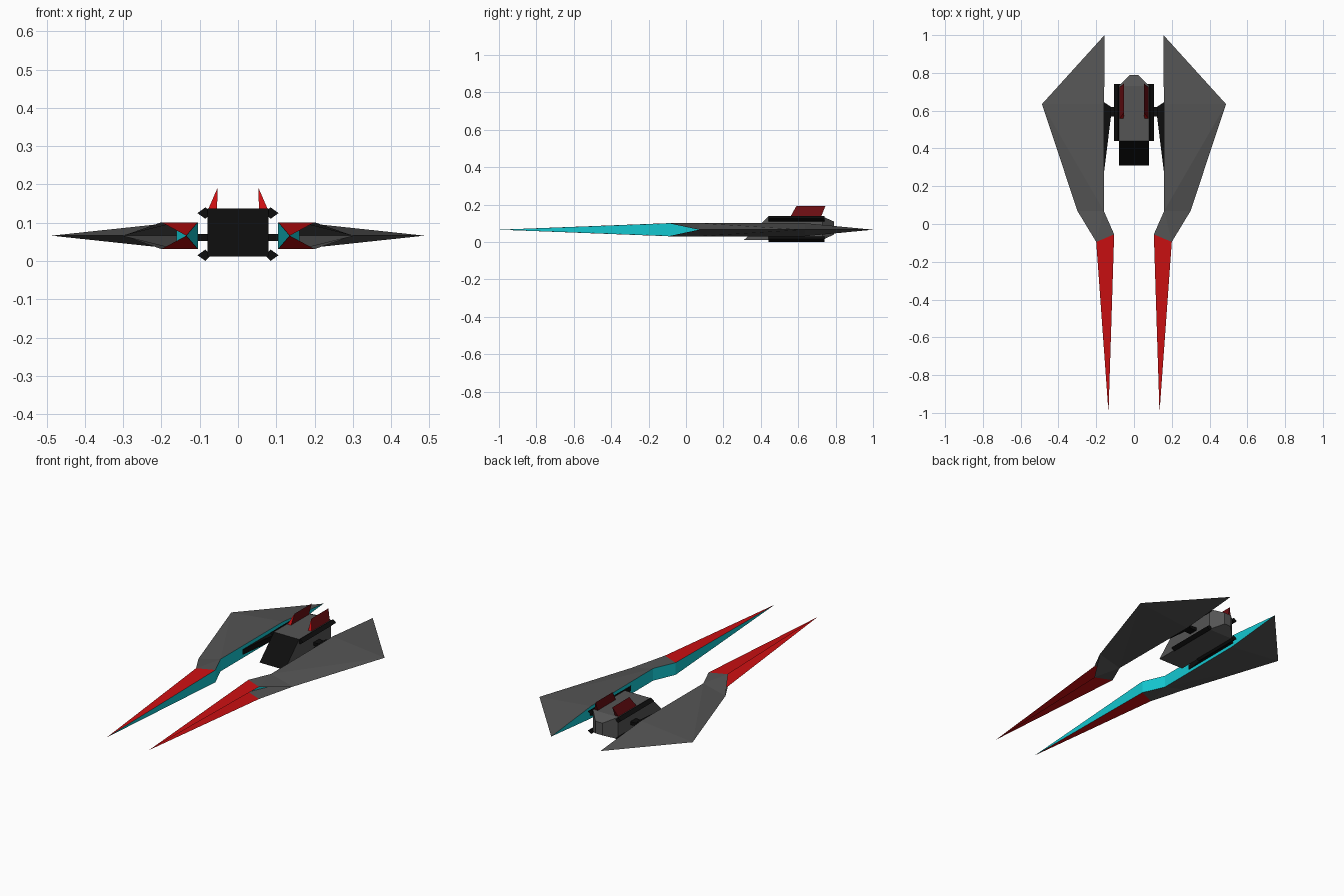
import bpy
import bmesh

cube = bpy.data.objects.get("Cube")
if cube:
    bpy.data.objects.remove(cube, do_unlink=True)


def material(name, color):
    mat = bpy.data.materials.new(name)
    mat.use_nodes = True
    mat.diffuse_color = (*color, 1)
    mat.node_tree.nodes["Principled BSDF"].inputs["Base Color"].default_value = (*color, 1)
    return mat


GREY = material("hull grey", (0.09, 0.09, 0.09))
RED = material("bright red", (0.6, 0.005, 0.006))
DARK_RED = material("dark red", (0.14, 0.004, 0.006))
CYAN = material("cyan", (0.007, 0.58, 0.64))
BLACK = material("black", (0.004, 0.004, 0.004))


def finish(name, bm, mats, mirror=True):
    """Turn a bmesh into an object, mirrored across the centre plane."""
    bmesh.ops.recalc_face_normals(bm, faces=bm.faces)
    mesh = bpy.data.meshes.new(name)
    bm.to_mesh(mesh)
    bm.free()
    for mat in mats:
        mesh.materials.append(mat)
    obj = bpy.data.objects.new(name, mesh)
    bpy.context.collection.objects.link(obj)
    if mirror:
        obj.modifiers.new("Mirror", 'MIRROR').use_clip = False
    return obj


def loft(rings):
    """Join equal-sized rings of points into a capped solid."""
    bm = bmesh.new()
    rows = [[bm.verts.new(p) for p in ring] for ring in rings]
    n = len(rows[0])
    for a, b in zip(rows, rows[1:]):
        for i in range(n):
            j = (i + 1) % n
            bm.faces.new((a[i], a[j], b[j], b[i]))
    bm.faces.new(rows[0])
    bm.faces.new(rows[-1])
    bmesh.ops.recalc_face_normals(bm, faces=bm.faces)
    return bm


# Wings: open-edged shells with a long spike and a coloured inner wall
MID, HALF = 0.066, 0.035
plan = {
    "tip": (0.135, -1.0, 0), "neck_in": (0.105, -0.055, 1), "neck_out": (0.2, -0.095, 1),
    "bend_in": (0.16, 0.07, 1), "bend_out": (0.3, 0.07, 0),
    "wide_in": (0.158, 0.635, 1), "wide_out": (0.487, 0.635, 0), "tail": (0.156, 1.0, 0),
}
bm = bmesh.new()
upper, lower = {}, {}
for key, (x, y, h) in plan.items():
    upper[key] = bm.verts.new((x, y, MID + h * HALF))
    lower[key] = bm.verts.new((x, y, MID - HALF)) if h else upper[key]

skin = [
    ("tip neck_out neck_in", 1),
    ("neck_in neck_out bend_in", 0),
    ("neck_out bend_out bend_in", 0),
    ("bend_out wide_out bend_in", 0),
    ("wide_out wide_in bend_in", 0),
    ("wide_out tail wide_in", 0),
]
for side in (upper, lower):
    for keys, index in skin:
        bm.faces.new([side[k] for k in keys.split()]).material_index = index
inner = ["tip", "neck_in", "bend_in", "wide_in", "tail"]
for a, b in zip(inner, inner[1:]):
    ring = dict.fromkeys((upper[a], upper[b], lower[b], lower[a]))
    bm.faces.new(list(ring)).material_index = 2
finish("wing", bm, [GREY, RED, CYAN])


# Cabin: sloped black windscreen at the front, tapered rear
def section(w, y_low, y_high, z_low, z_high):
    return [(-w, y_low, z_low), (w, y_low, z_low), (w, y_high, z_high), (-w, y_high, z_high)]


bm = loft([
    section(0.08, 0.31, 0.44, 0.011, 0.137),
    section(0.08, 0.73, 0.73, 0.011, 0.137),
    section(0.022, 0.79, 0.79, 0.04, 0.11),
])
for f in bm.faces:
    f.material_index = int(f.normal.y < -0.3)
finish("cabin", bm, [GREY, BLACK], mirror=False)

# Corner rails along the cabin
for name, z in (("upper_rail", 0.125), ("lower_rail", 0.015)):
    profile = [(0.07, z), (0.085, z + 0.015), (0.106, z), (0.085, z - 0.015)]
    finish(name, loft([[(x, y, zz) for x, zz in profile] for y in (0.44, 0.74)]), [BLACK])

# Strut between cabin and wing
strut = [[(x, y, z) for y, z in ((0.57, 0.052), (0.62, 0.052), (0.62, 0.07), (0.57, 0.07))]
         for x in (0.075, 0.15)]
finish("strut", loft(strut), [BLACK])

# Tapered mounting plate on the wing wall
plate = [(0.159, 0.27), (0.122, 0.57), (0.122, 0.62), (0.159, 0.645)]
finish("strut_mount", loft([[(x, y, z) for x, y in plate] for z in (0.05, 0.08)]), [BLACK])

# Swept tail fins with a bright leading face
bm = loft([
    [(0.055, 0.555, 0.13), (0.08, 0.555, 0.13), (0.053, 0.59, 0.192)],
    [(0.055, 0.72, 0.13), (0.08, 0.72, 0.13), (0.053, 0.745, 0.192)],
])
for f in bm.faces:
    f.material_index = int(f.normal.y < -0.5)
finish("tail_fin", bm, [DARK_RED, RED])
